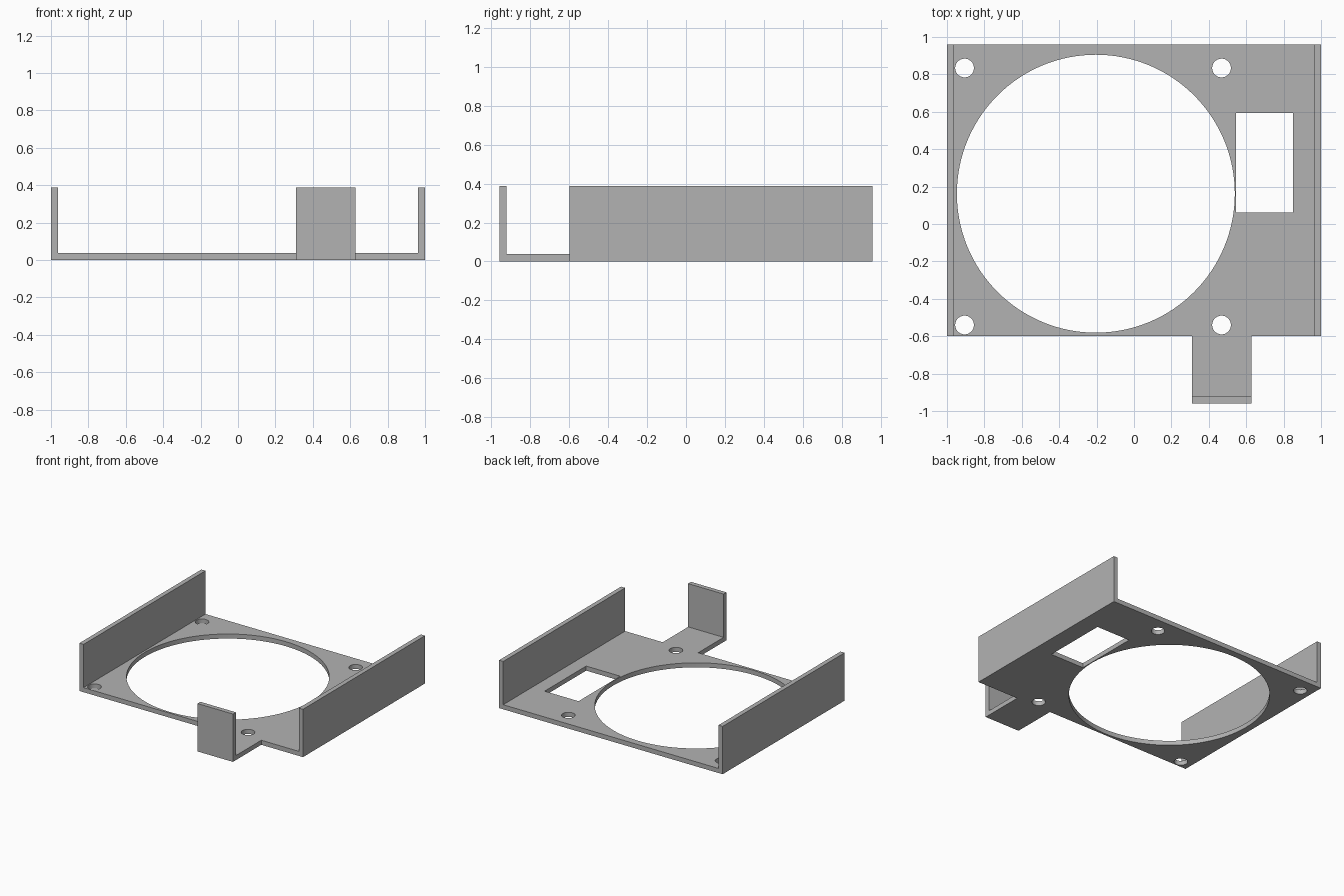
import bpy, bmesh, math

if "Cube" in bpy.data.objects:
    bpy.data.objects.remove(bpy.data.objects["Cube"])

T = 0.037                      # sheet thickness
H = 0.387                      # overall height
BACK, FRONT, TAB_FRONT = 0.96, -0.598, -0.96
TAB_L, TAB_R = 0.31, 0.627

grey = bpy.data.materials.new("plain grey")
grey.diffuse_color = (0.45, 0.45, 0.45, 1)
grey.use_nodes = True
grey.node_tree.nodes["Principled BSDF"].inputs["Base Color"].default_value = grey.diffuse_color


def prism(name, outline, z0, z1):
    """Extrude a flat outline between two heights."""
    bm = bmesh.new()
    face = bm.faces.new([bm.verts.new((x, y, z0)) for x, y in outline])
    top = bmesh.ops.extrude_face_region(bm, geom=[face])["geom"]
    bmesh.ops.translate(bm, vec=(0, 0, z1 - z0),
                        verts=[v for v in top if isinstance(v, bmesh.types.BMVert)])
    bmesh.ops.recalc_face_normals(bm, faces=bm.faces)
    mesh = bpy.data.meshes.new(name)
    bm.to_mesh(mesh)
    bm.free()
    mesh.materials.append(grey)
    ob = bpy.data.objects.new(name, mesh)
    bpy.context.collection.objects.link(ob)
    return ob


def rect(x0, x1, y0, y1):
    return [(x0, y0), (x1, y0), (x1, y1), (x0, y1)]


def circle(cx, cy, r, n):
    return [(cx + r * math.cos(2 * math.pi * i / n),
             cy + r * math.sin(2 * math.pi * i / n)) for i in range(n)]


# Base plate with the front tab in one outline
plate = prism("base_plate", [
    (-1, FRONT), (TAB_L, FRONT), (TAB_L, TAB_FRONT), (TAB_R, TAB_FRONT),
    (TAB_R, FRONT), (1, FRONT), (1, BACK), (-1, BACK)], 0, T)

# Openings: large round vent, rectangular window, four screw holes
openings = [("vent", circle(-0.204, 0.162, 0.743, 128)),
            ("window", rect(0.546, 0.85, 0.062, 0.593))]
for x in (-0.906, 0.468):
    for y in (-0.54, 0.834):
        openings.append(("screw_hole", circle(x, y, 0.05, 48)))

cutters = []
for name, outline in openings:
    cutter = prism(name + "_cutter", outline, -0.1, 0.2)
    cutter.hide_render = True
    cutters.append(cutter)
    mod = plate.modifiers.new(name, 'BOOLEAN')
    mod.operation = 'DIFFERENCE'
    mod.solver = 'EXACT'
    mod.object = cutter

# Bake the cuts and remove the cutters
bpy.context.view_layer.update()
cut = bpy.data.meshes.new_from_object(
    plate.evaluated_get(bpy.context.evaluated_depsgraph_get()))
plate.modifiers.clear()
plate.data = cut
for cutter in cutters:
    bpy.data.objects.remove(cutter)

# Smooth round walls, crisp edges
bpy.context.view_layer.objects.active = plate
plate.select_set(True)
bpy.ops.object.shade_smooth_by_angle(angle=math.radians(30))

# Upright flanges
prism("left_wall", rect(-1, -1 + T, FRONT, BACK), T, H)
prism("right_wall", rect(1 - T, 1, FRONT, BACK), T, H)
prism("front_tab_wall", rect(TAB_L, TAB_R, TAB_FRONT, TAB_FRONT + T), T, H)
